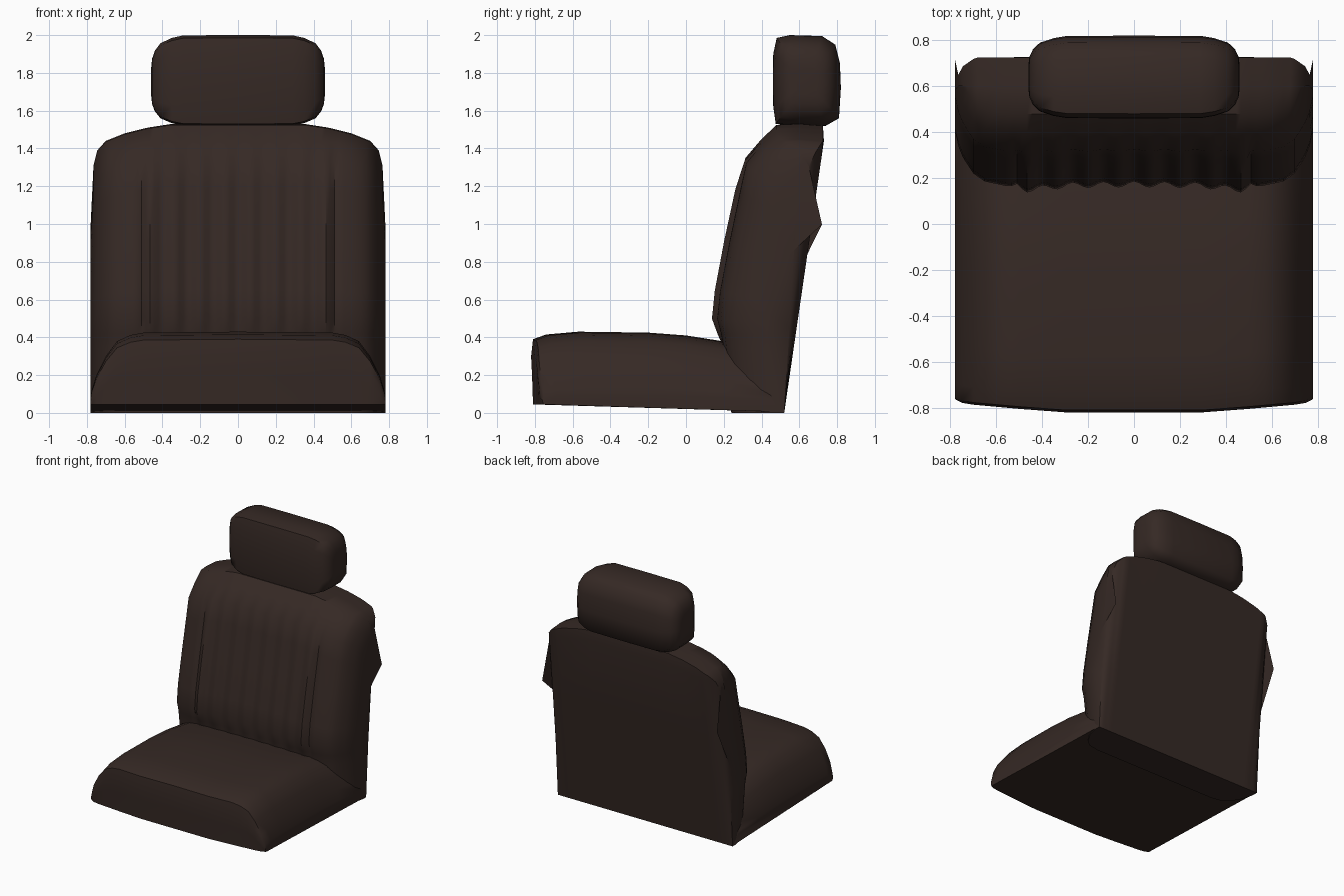
import bpy, bmesh, math

if "Cube" in bpy.data.objects:
    bpy.data.objects.remove(bpy.data.objects["Cube"])

leather = bpy.data.materials.new("dark_leather")
leather.diffuse_color = (0.036, 0.022, 0.018, 1)
leather.use_nodes = True
leather.node_tree.nodes["Principled BSDF"].inputs["Base Color"].default_value = leather.diffuse_color


def interp(table, t):
    """Piecewise linear lookup in a list of (t, value)."""
    for (a, va), (b, vb) in zip(table, table[1:]):
        if t <= b:
            return va + (vb - va) * max(0, t - a) / (b - a)
    return table[-1][1]


def mirrored(xs):
    return [-x for x in reversed(xs) if x > 0] + xs


def loft(name, xs, section, angle=40):
    """Skin closed y-z sections placed along x, with end caps."""
    bm = bmesh.new()
    rings = [[bm.verts.new((x, y, z)) for y, z in section(x)] for x in xs]
    n = len(rings[0])
    for a, b in zip(rings, rings[1:]):
        for i in range(n):
            j = (i + 1) % n
            bm.faces.new((a[i], a[j], b[j], b[i]))
    bm.faces.new(rings[0])
    bm.faces.new(rings[-1])
    bmesh.ops.recalc_face_normals(bm, faces=bm.faces)
    mesh = bpy.data.meshes.new(name)
    bm.to_mesh(mesh)
    bm.free()
    mesh.materials.append(leather)
    ob = bpy.data.objects.new(name, mesh)
    bpy.context.collection.objects.link(ob)
    bpy.ops.object.select_all(action='DESELECT')
    ob.select_set(True)
    bpy.context.view_layer.objects.active = ob
    bpy.ops.object.shade_smooth_by_angle(angle=math.radians(angle))
    return ob


# Seat cushion: crowned top falling away to the sides, slightly bowed front
seat_top = [(-0.815, 0.2), (-0.82, 0.3), (-0.81, 0.39), (-0.74, 0.415), (-0.57, 0.43),
            (-0.2, 0.425), (0, 0.41), (0.19, 0.38), (0.45, 0.34)]
seat_height = [(0, 0.43), (0.5, 0.425), (0.57, 0.412), (0.64, 0.38), (0.70, 0.30),
               (0.75, 0.20), (0.775, 0.12), (0.78, 0.09)]
seat_bow = [(0, 0), (0.3, 0), (0.5, 0.015), (0.72, 0.035), (0.765, 0.045), (0.78, 0.06)]


def seat_section(x):
    k = interp(seat_height, abs(x)) / 0.43
    bow = interp(seat_bow, abs(x))
    pts = [(0.515, 0.005), (-0.81, 0.045)]
    pts += [(y, max(z * k, 0.05)) for y, z in seat_top]
    return [(y + bow * max(0, -y) / 0.82, z) for y, z in pts]


loft("seat_cushion", mirrored([0, 0.3, 0.5, 0.57, 0.64, 0.70, 0.75, 0.775, 0.78]), seat_section)

# Backrest: leaning slab with rounded shoulders and vertical pleats on its front
# each front point is (y, z, pleat strength)
back_front = [(0.24, 0.0, 0), (0.20, 0.34, 0), (0.165, 0.42, 0.7), (0.135, 0.5, 1),
              (0.15, 0.65, 1), (0.20, 0.92, 1), (0.26, 1.2, 0.9), (0.31, 1.35, 0.3),
              (0.40, 1.45, 0), (0.48, 1.525, 0)]
back_rear = [(0.60, 1.53), (0.725, 1.52), (0.73, 1.44), (0.654, 0.92), (0.593, 0.5), (0.52, 0)]
shoulder = [(0, 1.53), (0.35, 1.53), (0.48, 1.51), (0.6, 1.48), (0.7, 1.44),
            (0.745, 1.39), (0.765, 1.31), (0.78, 1.0)]
front_round = [(0, 0), (0.56, 0), (0.65, 0.015), (0.7, 0.05), (0.745, 0.12), (0.765, 0.17), (0.78, 0.24)]
rear_round = [(0, 0), (0.68, 0), (0.745, 0.035), (0.765, 0.06), (0.78, 0.11)]
pad_hollow = [(0, 0.025), (0.3, 0.02), (0.46, 0), (0.53, 0.03), (0.65, 0.035)]


def back_section(x):
    a = abs(x)
    k = (interp(shoulder, a) - 0.4) / 1.13
    pleat = interp(pad_hollow, a)
    if a < 0.53:
        pleat += 0.0125 * (1 + math.cos(2 * math.pi * a / 0.133))

    def height(z):
        return z if z < 0.4 else 0.4 + (z - 0.4) * k
    pts = [(y + pleat * w + interp(front_round, a), height(z)) for y, z, w in back_front]
    for y, z in back_rear:
        z = height(z)
        limit = 0.52 + 0.146 * z - interp(rear_round, a) * min(1, z / 1.3)
        pts.append((min(y, limit), z))
    return pts


pleat_xs = [i * 0.133 / 6 for i in range(25)]
loft("backrest", mirrored(pleat_xs + [0.56, 0.6, 0.65, 0.68, 0.7, 0.725, 0.745, 0.765, 0.78]),
     back_section)

# Headrest: rounded pillow block
head_profile = [(0.462, 1.62), (0.46, 1.75), (0.462, 1.90), (0.48, 1.985), (0.55, 2.0),
                (0.72, 1.995), (0.79, 1.95), (0.815, 1.85), (0.82, 1.72), (0.81, 1.56),
                (0.74, 1.52), (0.60, 1.52), (0.475, 1.53)]
head_scale = [(0, 1), (0.29, 0.995), (0.35, 0.94), (0.41, 0.83), (0.44, 0.67), (0.455, 0.5), (0.46, 0.3)]


def head_section(x):
    k = interp(head_scale, abs(x))
    return [(0.64 + (y - 0.64) * k, 1.75 + (z - 1.75) * k) for y, z in head_profile]


loft("headrest", mirrored([0, 0.29, 0.35, 0.41, 0.44, 0.455, 0.46]), head_section, 60)
